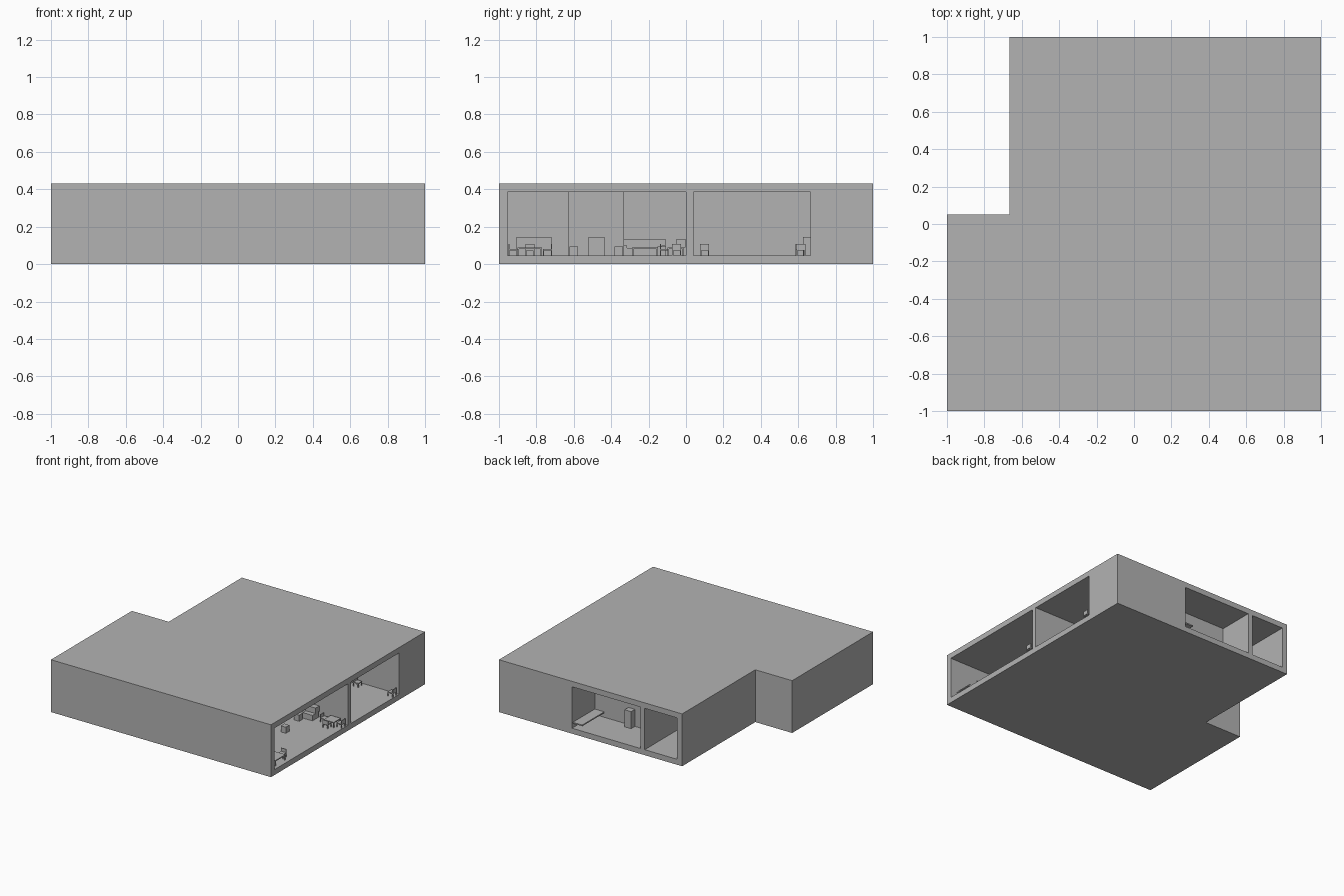
import bpy
import bmesh
from mathutils import Matrix, Vector

old = bpy.data.objects.get("Cube")
if old:
    bpy.data.objects.remove(old, do_unlink=True)

FLOOR, CEILING, TOP = 0.045, 0.385, 0.43

grey = bpy.data.materials.new("plain grey")
grey.use_nodes = True
COLOUR = (0.45, 0.45, 0.45, 1)
grey.diffuse_color = COLOUR
grey.node_tree.nodes["Principled BSDF"].inputs["Base Color"].default_value = COLOUR


def finish(name, bm):
    bmesh.ops.recalc_face_normals(bm, faces=bm.faces)
    mesh = bpy.data.meshes.new(name)
    bm.to_mesh(mesh)
    bm.free()
    mesh.materials.append(grey)
    obj = bpy.data.objects.new(name, mesh)
    bpy.context.collection.objects.link(obj)
    return obj


def add_box(bm, x, y, z):
    """Add a box given its (low, high) range on each axis."""
    lo, hi = Vector((x[0], y[0], z[0])), Vector((x[1], y[1], z[1]))
    size = Matrix.Diagonal(hi - lo).to_4x4()
    bmesh.ops.create_cube(bm, size=1, matrix=Matrix.Translation((lo + hi) / 2) @ size)


def boxes(name, *ranges):
    bm = bmesh.new()
    for r in ranges:
        add_box(bm, *r)
    return finish(name, bm)


# Building block: notched footprint pulled up to the roof
bm = bmesh.new()
outline = [(-1, -1), (1, -1), (1, 1), (-0.665, 1), (-0.665, 0.05), (-1, 0.05)]
base = bm.faces.new([bm.verts.new((x, y, 0)) for x, y in outline])
pulled = bmesh.ops.extrude_face_region(bm, geom=[base])["geom"]
bmesh.ops.translate(bm, vec=(0, 0, TOP),
                    verts=[v for v in pulled if isinstance(v, bmesh.types.BMVert)])
shell = finish("building_shell", bm)

# Rooms hollowed out of the block, open at the right and back faces
rooms = {
    "main_room": ((-0.285, 1.1), (-0.955, 0)),
    "second_room": ((-0.285, 1.1), (0.04, 0.665)),
    "back_room": ((-0.285, 0.335), (0.705, 1.1)),
    "corridor": ((-0.62, -0.325), (-0.955, 1.1)),
    "doorway": ((-0.4, -0.2), (-0.625, -0.335)),
}
bpy.context.view_layer.objects.active = shell
for name, (x, y) in rooms.items():
    cutter = boxes(name + "_cutter", (x, y, (FLOOR, CEILING)))
    cutter.hide_render = True
    cut = shell.modifiers.new(name, "BOOLEAN")
    cut.operation, cut.solver, cut.object = "DIFFERENCE", "EXACT", cutter
    bpy.ops.object.modifier_apply(modifier=cut.name)
    bpy.data.objects.remove(cutter, do_unlink=True)


def chair(name, x, y, facing):
    """Chair with legs, seat and backrest; facing is a quarter-turn count."""
    w, t = 0.024, 0.006
    bm = bmesh.new()
    for sx in (-1, 1):
        for sy in (-1, 1):
            px, py = sorted((sx * w, sx * (w - t))), sorted((sy * w, sy * (w - t)))
            add_box(bm, px, py, (0, 0.03))
    add_box(bm, (-w, w), (-w, w), (0.027, 0.035))
    add_box(bm, (-w, w), (w - t, w), (0.035, 0.062))
    turn = Matrix.Rotation(facing * 1.5707963, 4, "Z")
    bmesh.ops.transform(bm, verts=bm.verts,
                        matrix=Matrix.Translation((x, y, FLOOR)) @ turn)
    finish(name, bm)


def table(name, x, y, height=0.045):
    """Thin top on four legs."""
    z = FLOOR + height
    t = 0.008
    legs = [((px, px + t), (py, py + t), (FLOOR, z - t))
            for px in (x[0], x[1] - t) for py in (y[0], y[1] - t)]
    boxes(name, (x, y, (z - t, z)), *legs)


# Dining table near the front corner
table("front_table", (0.87, 0.97), (-0.9, -0.77))
chair("front_table_chair_a", 0.92, -0.74, 0)
chair("front_table_chair_b", 0.92, -0.925, 2)
chair("front_table_chair_c", 0.83, -0.835, 1)

# Small table by the dividing wall
table("side_table", (0.85, 0.94), (-0.1, -0.01))
chair("side_table_chair_a", 0.97, -0.05, 3)
chair("side_table_chair_b", 0.82, -0.05, 1)
chair("side_table_chair_c", 0.89, -0.115, 2)

# Second room seating
chair("second_room_chair_a", 0.97, 0.615, 3)
chair("second_room_chair_b", 0.66, 0.61, 1)
chair("second_room_chair_c", 0.5, 0.1, 3)
boxes("second_room_cabinet", ((0.5, 0.6), (0.625, 0.665), (FLOOR, 0.145)))

# Lounge: stools, armchair, cabinets and sofa
for i, (x, y) in enumerate([(0.68, -0.36), (0.64, -0.13), (0.4, -0.6)]):
    boxes(f"stool_{i + 1}", ((x - 0.023, x + 0.023), (y - 0.023, y + 0.023), (FLOOR, 0.095)))
boxes("armchair",
      ((0.65, 0.74), (-0.09, -0.01), (FLOOR, 0.09)),
      ((0.65, 0.74), (-0.05, -0.002), (0.09, 0.135)))
boxes("sofa",
      ((0.25, 0.38), (-0.335, -0.11), (FLOOR, 0.085)),
      ((0.25, 0.28), (-0.335, -0.11), (0.085, 0.135)),
      ((0.25, 0.38), (-0.335, -0.315), (0.085, 0.1)),
      ((0.25, 0.38), (-0.13, -0.11), (0.085, 0.1)))
table("coffee_table", (0.45, 0.55), (-0.29, -0.15))
boxes("lounge_cabinet", ((0.1, 0.2), (-0.52, -0.435), (FLOOR, 0.145)))
boxes("wall_cabinet", ((0.1, 0.2), (-0.905, -0.72), (FLOOR, 0.145)))

# Back room: wall counter and tall cupboard
boxes("back_counter", ((0.25, 0.335), (0.705, 0.99), (0.08, 0.09)))
boxes("back_cupboard", ((-0.03, 0.03), (0.705, 0.755), (FLOOR, 0.185)))
